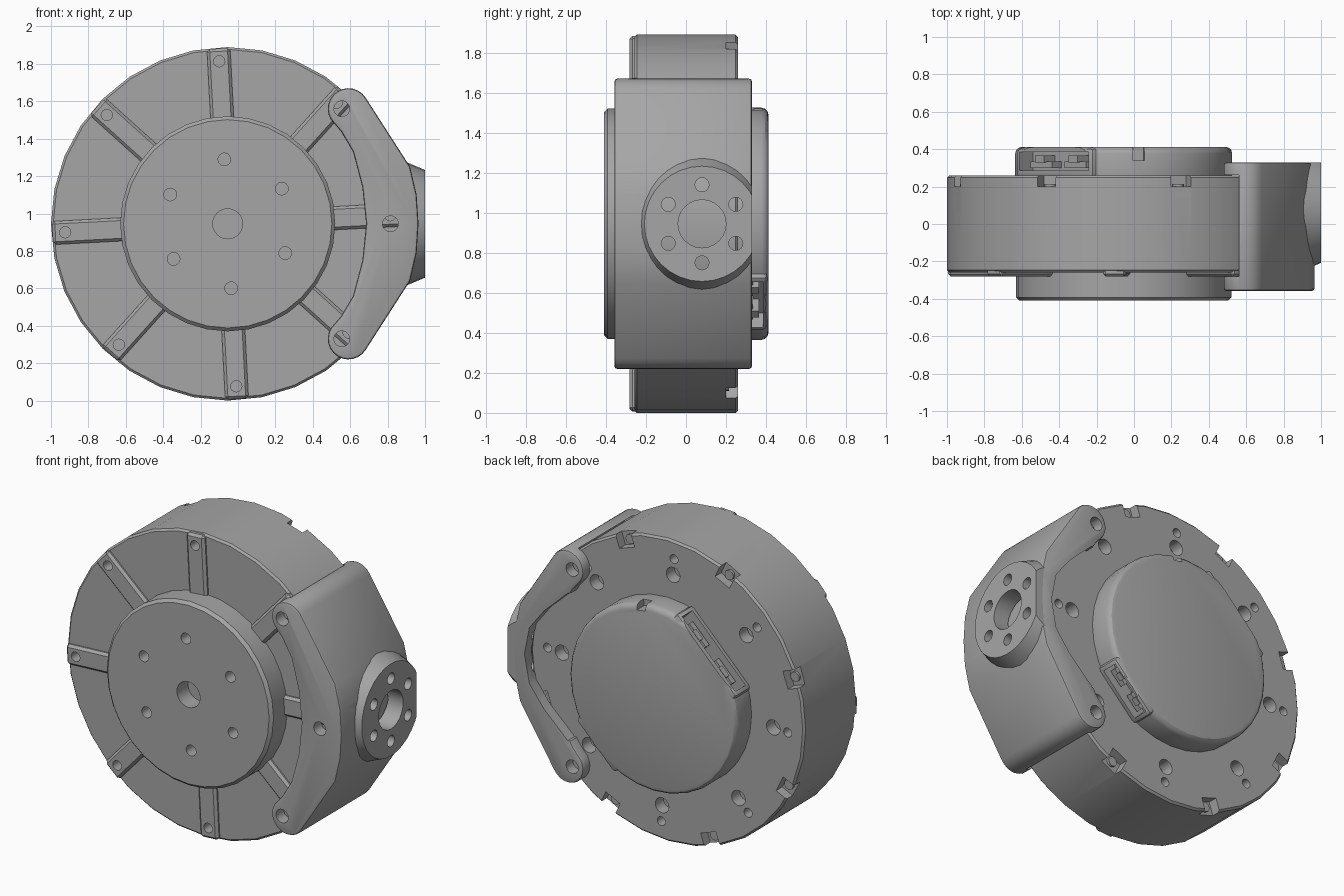
import bpy, bmesh, math
from mathutils import Vector, Matrix

if "Cube" in bpy.data.objects:
    bpy.data.objects.remove(bpy.data.objects["Cube"])

CX, CZ = -0.055, 0.945          # axis of the motor
Y = Vector((0, 1, 0))
X = Vector((1, 0, 0))
STEPS = [3 + 45 * k for k in range(8)]

grey = bpy.data.materials.new("plain grey")
grey.use_nodes = True
grey.diffuse_color = (0.38, 0.38, 0.38, 1)
grey.node_tree.nodes["Principled BSDF"].inputs["Base Color"].default_value = (0.38, 0.38, 0.38, 1)


def polar(r, deg, y=0.0):
    a = math.radians(deg)
    return Vector((CX + r * math.cos(a), y, CZ + r * math.sin(a)))


def cyl(bm, start, axis, length, r, r_end=None, n=32):
    """Cylinder or cone growing from a start point along an axis."""
    m = Matrix.Translation(start + axis * length / 2)
    m = m @ Vector((0, 0, 1)).rotation_difference(axis).to_matrix().to_4x4()
    bmesh.ops.create_cone(bm, cap_ends=True, segments=n, radius1=r,
                          radius2=r if r_end is None else r_end, depth=length, matrix=m)


def radial_box(bm, deg, r0, r1, width, y0, y1, shift=0.0):
    """Box lying along a radius of the motor."""
    m = Matrix.Translation((CX, 0, CZ)) @ Matrix.Rotation(-math.radians(deg), 4, 'Y')
    m = m @ Matrix.Translation(((r0 + r1) / 2, (y0 + y1) / 2, shift))
    m = m @ Matrix.Diagonal((r1 - r0, y1 - y0, width, 1))
    bmesh.ops.create_cube(bm, size=1, matrix=m)


def prism(bm, half, y0, y1):
    """Upper half outline, mirrored about the motor axis and extruded."""
    pts = half + [(x, 2 * CZ - z) for x, z in reversed(half[1:-1])]
    face = bm.faces.new([bm.verts.new((x, y0, z)) for x, z in pts])
    top = bmesh.ops.extrude_face_region(bm, geom=[face])["geom"]
    bmesh.ops.translate(bm, vec=(0, y1 - y0, 0),
                        verts=[v for v in top if isinstance(v, bmesh.types.BMVert)])


def make(name, build):
    bm = bmesh.new()
    build(bm)
    bmesh.ops.recalc_face_normals(bm, faces=bm.faces)
    mesh = bpy.data.meshes.new(name)
    bm.to_mesh(mesh)
    bm.free()
    ob = bpy.data.objects.new(name, mesh)
    bpy.context.collection.objects.link(ob)
    mesh.materials.append(grey)
    return ob


def apply(ob, mod):
    bpy.context.view_layer.objects.active = ob
    bpy.ops.object.modifier_apply(modifier=mod.name)


def bevel(ob, width, segments=2, angle=50):
    mod = ob.modifiers.new("bevel", 'BEVEL')
    mod.width, mod.segments = width, segments
    mod.limit_method, mod.angle_limit = 'ANGLE', math.radians(angle)
    apply(ob, mod)


def cut(build, *targets):
    cutter = make("cutter", build)
    cutter.hide_render = True
    for ob in targets:
        mod = ob.modifiers.new("cut", 'BOOLEAN')
        mod.operation, mod.solver, mod.object = 'DIFFERENCE', 'EXACT', cutter
        apply(ob, mod)
    bpy.data.objects.remove(cutter)


# Main housing with raised ribs on the front
housing = make("housing", lambda bm: cyl(bm, polar(0, 0, -0.258), Y, 0.518, 0.945))
bevel(housing, 0.012, 1)


def build_ribs(bm):
    for a in STEPS:
        radial_box(bm, a, 0.5, 0.938, 0.125, -0.282, -0.23)


ribs = make("front_ribs", build_ribs)
bevel(ribs, 0.015, 1)


def rib_holes(bm):
    for a in STEPS:
        cyl(bm, polar(0.87, a, -0.4), Y, 0.22, 0.03, n=16)


cut(rib_holes, ribs, housing)


# Rim pockets, their screw holes and the paired holes on the back
def back_cuts(bm):
    for a in STEPS:
        radial_box(bm, a + 23, 0.86, 1.0, 0.11, 0.2, 0.3)
        cyl(bm, polar(0.73, a, 0.18), Y, 0.2, 0.047, n=20)
        cyl(bm, polar(0.83, a, 0.18), Y, 0.2, 0.028, n=16)


cut(back_cuts, housing)


def screws(bm):
    for a in STEPS:
        cyl(bm, polar(0.895, a + 23, 0.19), Y, 0.025, 0.03, n=16)


make("rim_screws", screws)

# Front output disc
disc = make("output_disc", lambda bm: cyl(bm, polar(0, 0, -0.41), Y, 0.2, 0.575))
bevel(disc, 0.018, 1)


def disc_holes(bm):
    cyl(bm, polar(0, 0, -0.5), Y, 0.2, 0.08, n=24)
    for k in range(6):
        cyl(bm, polar(0.345, 33 + 60 * k, -0.5), Y, 0.17, 0.034, n=16)


cut(disc_holes, disc)

# Rear cover with two connector sockets
SOCKETS = [(135, 0.525, 0.58), (-45, 0.57, 0.38)]   # angle, face distance, length
cover = make("rear_cover", lambda bm: cyl(bm, polar(0, 0, 0.2), Y, 0.212, 0.58))
bevel(cover, 0.035, 3)
cut(lambda bm: radial_box(bm, 82, 0.54, 0.7, 0.06, 0.34, 0.5), cover)
for i, (ang, dist, length) in enumerate(SOCKETS):
    cut(lambda bm: radial_box(bm, ang, dist, 0.9, length + 0.1, 0.1, 0.6), cover)
    shell = make(f"socket_shell_{i + 1}",
                 lambda bm: radial_box(bm, ang, 0.3, dist + 0.002, length, 0.24, 0.408))
    bevel(shell, 0.025, 2)
    cut(lambda bm: radial_box(bm, ang, dist - 0.1, 0.9, length - 0.06, 0.285, 0.385), cover, shell)

    def plugs(bm):
        for side in (-1, 1):
            s = side * length * 0.22
            radial_box(bm, ang, dist - 0.12, dist - 0.03, length * 0.28, 0.3, 0.335, s)
            radial_box(bm, ang, dist - 0.12, dist - 0.015, length * 0.12, 0.33, 0.365, s)
    make(f"socket_plug_{i + 1}", plugs)

# Side bracket: a clamp with two ears on the front and on the back
EAR = (0.59, 1.56)
arc = [(EAR[0] + 0.11 * math.cos(math.radians(a)), EAR[1] + 0.11 * math.sin(math.radians(a)))
       for a in range(32, 213, 15)]
outline = [(0.965, CZ), (0.955, 1.1), (0.92, 1.25)] + arc + [
    (0.55, 1.44), (0.615, 1.33), (0.665, 1.14), (0.685, CZ)]
bracket = make("side_bracket", lambda bm: prism(bm, outline, -0.358, 0.33))
bevel(bracket, 0.014, 2, 60)
cut(lambda bm: cyl(bm, polar(0, 0, -0.281), Y, 0.543, 0.952), bracket)
window = [(0.3, CZ), (0.4, 1.41), (0.585, 1.405), (0.75, 1.25), (0.85, 1.12), (0.885, CZ)]
cut(lambda bm: prism(bm, window, 0.2, 0.5), bracket)

# Round mounting boss on the outer side
boss = make("mount_boss", lambda bm: cyl(bm, Vector((0.9, 0.08, CZ)), X, 0.1, 0.33, 0.288))


def trim(bm):
    bmesh.ops.create_cube(bm, size=1, matrix=Matrix.Translation((1, 0.829, CZ)))


cut(trim, boss)


def boss_holes(bm):
    cyl(bm, Vector((0.8, 0.08, CZ)), X, 0.4, 0.12, n=24)
    for k in range(6):
        a = math.radians(30 + 60 * k)
        cyl(bm, Vector((0.8, 0.08 + 0.195 * math.cos(a), CZ + 0.195 * math.sin(a))),
            X, 0.4, 0.035, n=16)


cut(boss_holes, bracket, boss)


def ear_holes(bm):
    for x, z in (EAR, (EAR[0], 2 * CZ - EAR[1]), (0.815, CZ)):
        cyl(bm, Vector((x - 0.035 * (x < 0.7), -0.5, z)), Y, 1.0, 0.042, n=20)


cut(ear_holes, bracket)

# Smooth the round sides and keep the edges crisp
bpy.ops.object.select_all(action='DESELECT')
for ob in bpy.context.scene.objects:
    if ob.type == 'MESH' and grey.name in ob.data.materials:
        ob.select_set(True)
        bpy.context.view_layer.objects.active = ob
bpy.ops.object.shade_smooth_by_angle(angle=math.radians(30))
